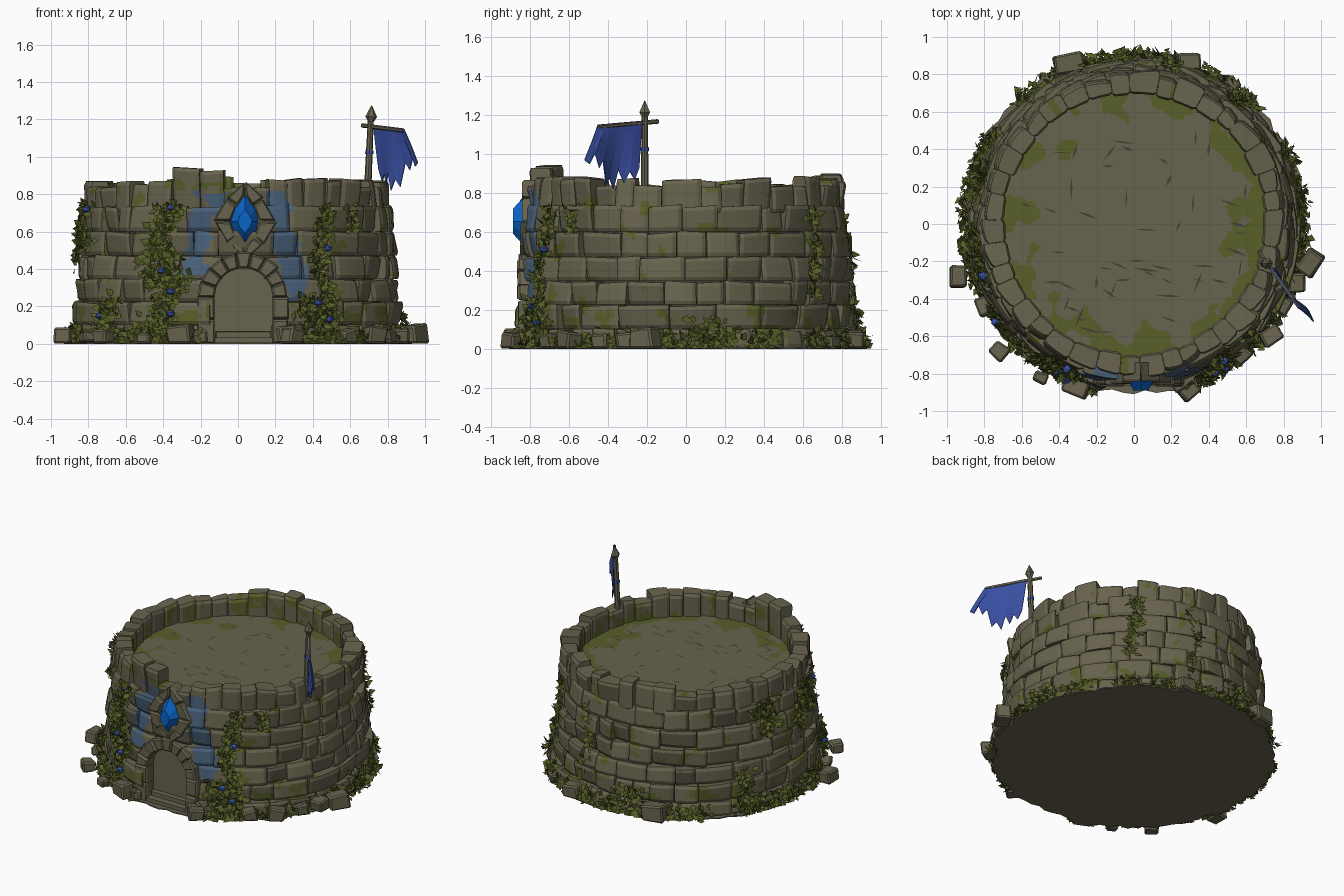
import bpy, bmesh, math, random
from mathutils import Vector, Matrix, noise

if "Cube" in bpy.data.objects:
    bpy.data.objects.remove(bpy.data.objects["Cube"])
random.seed(7)
R = random.uniform
PI = math.pi

# ---- materials (sRGB bytes converted to linear) ----
def mat(name, *rgb):
    m = bpy.data.materials.new(name)
    lin = [((c / 255 + .055) / 1.055) ** 2.4 for c in rgb]
    m.diffuse_color = (*lin, 1)
    m.use_nodes = True
    m.node_tree.nodes["Principled BSDF"].inputs["Base Color"].default_value = m.diffuse_color
    return m
STONE, DARK, MOSS = mat("stone", 104, 99, 78), mat("dark_joint", 66, 63, 49), mat("moss", 88, 94, 42)
STAIN, LEAF, LEAF2 = mat("blue_stain", 72, 96, 120), mat("leaf", 88, 96, 40), mat("dark_leaf", 74, 81, 33)
CRYSTAL, FLAG, FLOWER = mat("crystal_blue", 10, 100, 200), mat("flag_blue", 56, 78, 160), mat("flower_blue", 58, 84, 170)

def finish(bm, name, *mats, normals=True):
    if normals:
        bmesh.ops.recalc_face_normals(bm, faces=bm.faces)
    me = bpy.data.meshes.new(name)
    bm.to_mesh(me)
    bm.free()
    ob = bpy.data.objects.new(name, me)
    for m in mats:
        me.materials.append(m)
    bpy.context.collection.objects.link(ob)
    return ob

def pol(a, r, z):
    return Vector((r * math.cos(a), r * math.sin(a), z))

def wall_r(z):
    return .885 - .065 * z / .735

# colour rule for masonry: 0 stone, 1 moss, 2 blue stain
def paint(p):
    n = noise.noise(p * 9) + .4 * noise.noise(p * 25)
    r = math.hypot(p.x, p.y)
    if p.y < -.6 and r > .785:
        for xc, lo in ((-.16 - .2 * (.78 - p.z), .36), (.21 + .21 * (.78 - p.z), .22)):
            if lo < p.z < .81 and abs(p.x - xc) < .062 + .06 * n:
                return 2
    if r < .73 and p.z > .72:
        return int(n > .2)
    return int(n > (.25 if p.z < .25 else .45))

# one curved, chamfered block in polar coordinates
def brick(bm, a0, a1, r0, r1, z0, z1, tilt=.03):
    nu = max(4, int((a1 - a0) * r1 / .019))
    nv = max(4, int((z1 - z0) / .019))
    tu, tv, sk = R(-tilt, tilt), R(-tilt, tilt), R(-.014, .014)
    grids = []
    for r, s in ((r1, -1), (r0, 1)):
        g = []
        for i in range(nu + 1):
            for j in range(nv + 1):
                u, v = i / nu, j / nv
                e = (i in (0, nu)) + (j in (0, nv))
                rr = r + s * (0, .01, .018)[e]
                if s < 0:
                    rr += tu * (u - .5) + tv * (v - .5)
                g.append(bm.verts.new(pol(a0 + (a1 - a0) * u, rr, z0 + (z1 - z0) * v + sk * (u - .5) * v)))
        grids.append(g)
    k = nv + 1
    quads = []
    for g in grids:
        quads += [(g[i * k + j], g[(i + 1) * k + j], g[(i + 1) * k + j + 1], g[i * k + j + 1])
                  for i in range(nu) for j in range(nv)]
    rim = [i * k for i in range(nu)] + [nu * k + j for j in range(nv)] + \
          [i * k + nv for i in range(nu, 0, -1)] + list(range(nv, 0, -1))
    o, b = grids
    for p, q in zip(rim, rim[1:] + rim[:1]):
        quads.append((o[p], o[q], b[q], b[p]))
    for q in quads:
        f = bm.faces.new(q)
        f.material_index = paint(f.calc_center_median())

def splits(a0, a1, lo, hi):
    cuts = [a0]
    while cuts[-1] + hi * 1.3 < a1:
        cuts.append(cuts[-1] + R(lo, hi))
    return list(zip(cuts, cuts[1:] + [a1]))

# ---- wall courses, leaving the doorway free ----
door_a = -PI / 2 + .035
zs = [0, .1, .225, .345, .47, .6, .735]
bm = bmesh.new()
for n, (z0, z1) in enumerate(zip(zs, zs[1:])):
    gap = (.205, .205, .205, .14, 0, 0)[n]
    start = door_a + gap + (0 if gap else R(.05, .2))
    end = start + 2 * PI - 2 * gap
    for a0, a1 in splits(start, end, .14, .31):
        brick(bm, a0 + .002, a1 - .002, .74, wall_r((z0 + z1) / 2) + R(-.014, .014), z0 + .002, z1 + R(-.006, .004))
finish(bm, "wall_bricks", STONE, MOSS, STAIN)

# ---- parapet blocks ----
bm = bmesh.new()
for a0, a1 in splits(.1, .1 + 2 * PI, .12, .22):
    a = (a0 + a1) / 2
    p = pol(a, .76, 0)
    top = R(.825, .885)
    if p.y < 0 and -.36 < p.x < -.1:
        top = R(.925, .945)
    elif p.y < 0 and -.1 < p.x < .13:
        top = .835
    elif p.y > 0 and -.3 < p.x < .02 or p.y < 0 and .22 < p.x < .48:
        top = R(.88, .9)
    brick(bm, a0 + .001, a1 - .001, .695 + R(-.012, .01), .803 + R(-.014, .012), .70, top, .03)
finish(bm, "parapet_blocks", STONE, MOSS, STAIN)

# ---- dark core behind the joints, and ragged base plate ----
def disc(name, r, z0, z1, m, jit=0):
    bm = bmesh.new()
    f = bm.faces.new([bm.verts.new(pol(i * PI / 48, r + R(-jit, jit), z0)) for i in range(96)])
    ext = bmesh.ops.extrude_face_region(bm, geom=[f])
    for v in ext["geom"]:
        if isinstance(v, bmesh.types.BMVert):
            v.co.z = z1
    finish(bm, name, m)
disc("wall_core", .775, .004, .71, DARK)
disc("base_plate", .915, 0, .008, STONE, .025)

# ---- roof floor with mossy rim ----
bm = bmesh.new()
bmesh.ops.create_grid(bm, x_segments=120, y_segments=120, size=.73)
bmesh.ops.delete(bm, geom=[v for v in bm.verts if v.co.length > .735], context="VERTS")
for v in bm.verts:
    v.co.z = .722
for f in bm.faces:
    p = f.calc_center_median()
    r = math.hypot(p.x, p.y)
    n = noise.noise(p * 7 + Vector((3, 1, 0))) + .3 * noise.noise(p * 18)
    side = .28 if p.x > .4 and p.y < .5 else .2 if p.x + p.y < -.35 else 0
    f.material_index = int(n + (r - .56) * 3 + side > .36)
finish(bm, "roof_floor", STONE, MOSS)

# floor cracks: slim dark slivers
bm = bmesh.new()
for i in range(50):
    c = pol(R(0, 2 * PI), .62 * math.sqrt(R(0, 1)), .726)
    a = random.choice((-.25, 1.25)) + R(-.35, .35)
    d, s = pol(a, R(.03, .075), 0), pol(a + PI / 2, R(.004, .008), 0)
    bm.faces.new([bm.verts.new(c + o) for o in (-d, s * -1, d, s)])
finish(bm, "floor_cracks", DARK)

# ---- gate: chamfered stones drawn in the front plane ----
def prism(bm, pts, y0, y1, ch=.012):
    c = Vector((sum(p[0] for p in pts), sum(p[1] for p in pts))) / len(pts)
    rings = []
    for y, k in ((y0, ch), (y0 + ch, 0), (y1, 0)):
        ring = []
        for p in pts:
            d = Vector(p) - c
            d *= 1 - k / max(d.length, .03)
            ring.append(bm.verts.new((c.x + d.x, y, c.y + d.y)))
        rings.append(ring)
    bm.faces.new(rings[0])
    bm.faces.new(rings[2])
    for a, b in zip(rings, rings[1:]):
        for i in range(len(pts)):
            j = (i + 1) % len(pts)
            bm.faces.new((a[i], a[j], b[j], b[i]))

cx, spring = .03, .25
def arc(t, r):
    return (cx + r * math.cos(t), spring + r * math.sin(t))
def rect(x0, x1, z0, z1):
    return [(x0, z0), (x1, z0), (x1, z1), (x0, z1)]

bm = bmesh.new()
for i in range(9):
    t0, t1, ro = i * PI / 9 + .008, (i + 1) * PI / 9 - .008, R(.232, .255)
    prism(bm, [arc(t0, .155), arc(t0, ro), arc(t1, ro), arc(t1, .155)], R(-.87, -.855), -.74)
for s in (-1, 1):
    for z0, z1 in ((.0, .13), (.133, .248)):
        w = R(.235, .25)
        prism(bm, rect(*sorted((cx + s * .155, cx + s * w)), z0, z1), R(-.87, -.855), -.74)
finish(bm, "gate_arch", STONE)

bm = bmesh.new()
prism(bm, [(cx - .16, .0), (cx + .16, .0)] + [arc(i * PI / 10, .16) for i in range(11)], -.785, -.74, .004)
prism(bm, rect(cx - .15, cx + .15, .0, .065), -.82, -.76, .006)
prism(bm, rect(cx - .16, cx + .16, .0, .035), -.865, -.76, .006)
finish(bm, "door_and_steps", STONE)

# crystal setting and crystal
bm = bmesh.new()
def ring(t, a, b):
    c, s = math.cos(t), math.sin(t)
    k = 1 / (abs(c) ** 1.3 + abs(s) ** 1.3) ** (1 / 1.3)
    return (.037 + a * c * k, .655 + b * s * k)
for i in range(8):
    t0, t1 = i * PI / 4 + .02, (i + 1) * PI / 4 - .02
    j = R(.95, 1.08)
    prism(bm, [ring(t0, .078, .145), ring(t0, .16 * j, .2 * j), ring(t1, .16 * j, .2 * j), ring(t1, .078, .145)],
          R(-.855, -.84), -.74)
finish(bm, "crystal_setting", STONE)

bm = bmesh.new()
outline = [(0, .14), (.055, .065), (.078, 0), (.055, -.065), (0, -.14), (-.055, -.065), (-.078, 0), (-.055, .065)]
back = [bm.verts.new((.037 + x, -.82, .655 + z)) for x, z in outline]
front = [bm.verts.new((.037 + x * .5, -.89, .655 + z * .45)) for x, z in outline]
bm.faces.new(front)
bm.faces.new(back)
for i in range(8):
    bm.faces.new((back[i], back[i - 1], front[i - 1], front[i]))
finish(bm, "crystal", CRYSTAL)

# ---- fallen stones around the foot ----
bm = bmesh.new()
stones = [(-.35, .86, .06), (.29, .87, .05), (.53, .75, .035), (-.94, -.28, .05), (.94, -.21, .055), (.87, -.31, .045),
          (.73, -.6, .05), (.58, -.7, .042), (-.72, -.68, .046), (-.5, -.82, .034), (-.31, -.87, .055), (.29, -.89, .046),
          (-.8, -.44, .04), (.8, -.43, .04), (-.2, -.85, .04), (.26, -.82, .06), (-.88, .1, .03)]
for x, y, s in stones:
    m = Matrix.Translation((x, y, s * .8)) @ Matrix.Rotation(math.atan2(y, x) + R(-.4, .4), 4, "Z") @ \
        Matrix.Rotation(R(-.2, .2), 4, "X") @ Matrix.Diagonal((s * R(.8, 1), s * R(.95, 1.3), s * R(.8, 1.1), 1))
    for v in bmesh.ops.create_cube(bm, size=2, matrix=m)["verts"]:
        v.co += Vector((R(-1, 1), R(-1, 1), R(-1, 1))) * s * .12
        v.co.z = max(v.co.z, .002)
ob = finish(bm, "fallen_stones", STONE)
ob.modifiers.new("chamfer", "BEVEL").width = .01

# ---- ivy: folded diamond leaves lying against the wall ----
bm = bmesh.new()
def leaf(p, a, size, up):
    out = (pol(a + R(-.5, .5), 1, up + R(-.2, .4))).normalized()
    side = Vector((-math.sin(a), math.cos(a), 0))
    d = (side * R(-1, 1) + Vector((0, 0, R(-1, .5))) + out * R(.1, .6)).normalized()
    s = d.cross(out).normalized() * size * R(.32, .45)
    p.z = max(p.z, .012)
    mid = p + d * size * .4
    for w in (s, -s):
        q = [p, mid + w - out * size * .1, p + d * size]
        for c in q:
            c.z = max(c.z, .002)
        f = bm.faces.new([bm.verts.new(c) for c in q])
        f.normal_update()
        if f.normal.dot(out) < 0:
            f.normal_flip()
        f.material_index = int(noise.noise(p * 30) > .1)
for i in range(1700):                         # band at the foot
    a = R(0, 2 * PI)
    if abs((a - door_a + PI) % (2 * PI) - PI) < .27 or noise.noise(pol(a, 3, 0)) < -.22:
        continue
    h = R(0, 1) ** 1.4
    leaf(pol(a, .93 - .05 * h + R(-.035, .01), .01 + .08 * h), a, R(.035, .06), .6)
# climbing strands: angle in degrees, z range, half width, count
strands = [(-116, 0, .74, .07, 400), (-121, .3, .74, .05, 110), (-58, 0, .74, .045, 230), (-61, 0, .25, .1, 190),
           (-42, .6, .74, .04, 40), (50, .28, .72, .03, 90), (77, .1, .7, .02, 45), (165, .5, .74, .08, 110),
           (186, .4, .75, .05, 100), (196, .52, .75, .08, 110), (218, .05, .26, .08, 110), (150, .0, .3, .05, 60),
           (10, .0, .15, .09, 60), (100, 0, .2, .1, 60)]
for deg, z0, z1, w, n in strands:
    for i in range(n):
        z = R(z0, z1)
        a = math.radians(deg) + (random.gauss(0, .55) * w + .03 * math.sin(z * 14 + deg)) / .86
        leaf(pol(a, wall_r(z) + R(.004, .026), z), a, R(.035, .06), .3)
finish(bm, "ivy_leaves", LEAF, LEAF2, normals=False)

# flowers in the ivy
bm = bmesh.new()
for x, z in ((-.36, .73), (-.41, .39), (-.36, .28), (-.36, .16), (.48, .51), (.43, .22), (.49, .13), (-.81, .72), (-.74, .15)):
    r = wall_r(z) + .035
    p = (x, -math.sqrt(r * r - x * x), z)
    bmesh.ops.create_icosphere(bm, subdivisions=1, radius=.026,
                               matrix=Matrix.Translation(p) @ Matrix.Diagonal((1, 1, .75, 1)))
finish(bm, "flowers", FLOWER)

# ---- flagpole ----
def rod(bm, p, q, r1, r2, n=8):
    p, q = Vector(p), Vector(q)
    m = Matrix.Translation((p + q) / 2) @ (q - p).to_track_quat("Z", "Y").to_matrix().to_4x4()
    bmesh.ops.create_cone(bm, cap_ends=True, segments=n, radius1=r1, radius2=r2, depth=(q - p).length, matrix=m)
bm = bmesh.new()
rod(bm, (.688, -.212, .71), (.71, -.212, 1.2), .021, .016)
rod(bm, (.71, -.212, 1.185), (.712, -.212, 1.215), .014, .031, 6)
rod(bm, (.712, -.212, 1.215), (.715, -.212, 1.275), .031, .002, 6)
rod(bm, (.665, -.145, 1.168), (.885, -.45, 1.14), .012, .01, 6)
finish(bm, "flagpole", STONE)
bm = bmesh.new()
rod(bm, (.702, -.212, 1.015), (.703, -.212, 1.035), .022, .022)
finish(bm, "pole_band", FLAG)

# ---- torn flag hanging over the crossbar ----
bm = bmesh.new()
u, nrm = Vector((.57, -.82, 0)), Vector((.82, .57, 0))
hem = [.93, .87, .91, .85, .92, .82, .88, .84, .97, .93, 1.0, .95, .97]
cols = []
for i, zb in enumerate(hem):
    s = i / (len(hem) - 1)
    col = []
    for j in range(6):
        t = j / 5
        d = (.02 + .28 * s) * (1 - t) + (.05 + .35 * s) * t
        p = Vector((.707, -.212, 1.172 - .02 * s)) + u * d
        p.z += (zb - p.z) * t
        col.append(bm.verts.new(p + nrm * (.012 + .015 * math.sin(s * 9 + t) * t + .03 * s * s * t)))
    cols.append(col)
for a, b in zip(cols, cols[1:]):
    for j in range(5):
        bm.faces.new((a[j], b[j], b[j + 1], a[j + 1]))
ob = finish(bm, "flag", FLAG)
ob.modifiers.new("thickness", "SOLIDIFY").thickness = .006
